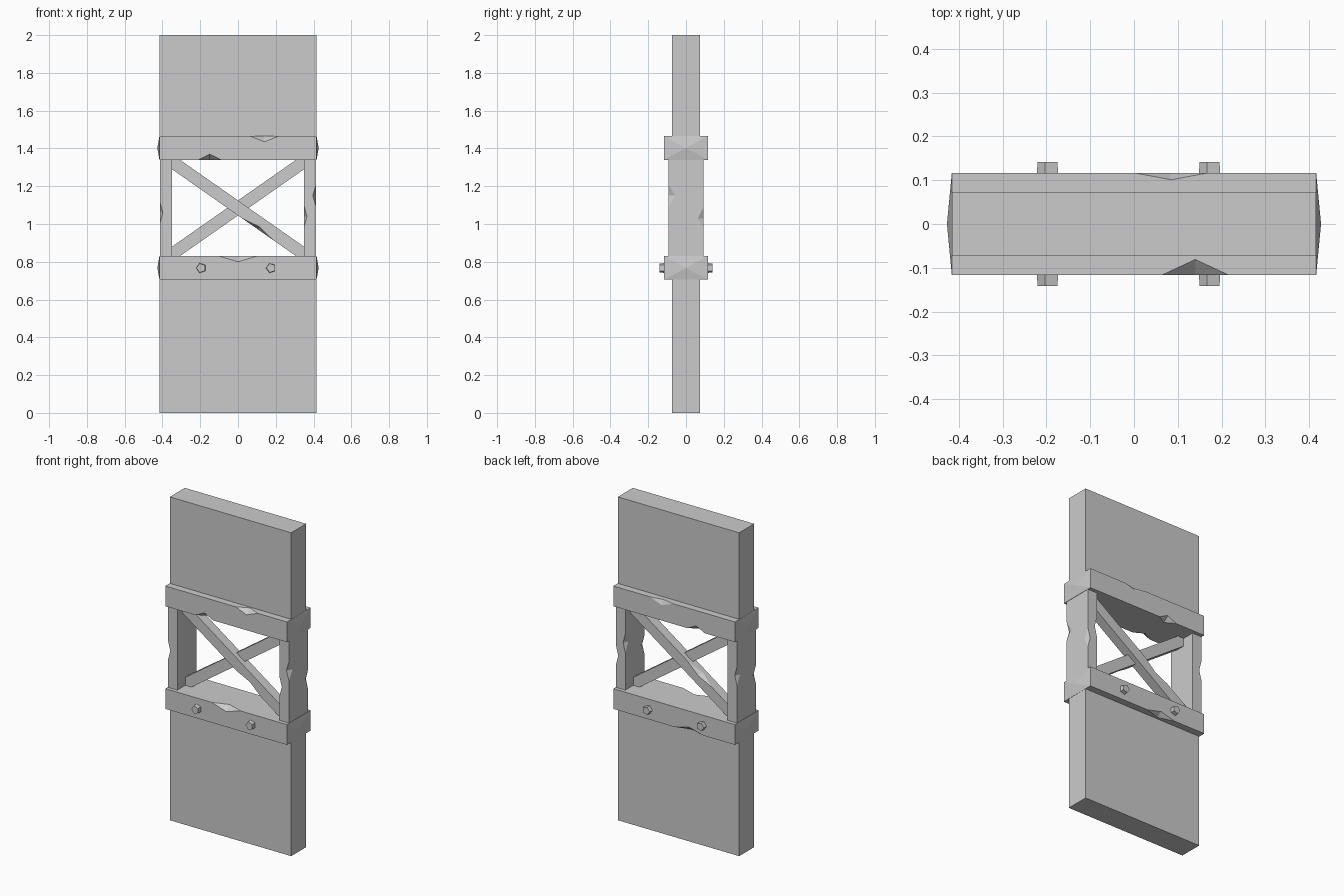
import bpy
import bmesh
from math import radians, pi
from mathutils import Matrix, Vector

if "Cube" in bpy.data.objects:
    bpy.data.objects.remove(bpy.data.objects["Cube"])

grey = bpy.data.materials.new("stone_grey")
grey.use_nodes = True
tone = (0.6, 0.6, 0.6, 1)
grey.diffuse_color = tone
grey.node_tree.nodes["Principled BSDF"].inputs["Base Color"].default_value = tone


def finish(name, bm, matrix=Matrix()):
    bmesh.ops.transform(bm, matrix=matrix, verts=bm.verts)
    bmesh.ops.recalc_face_normals(bm, faces=bm.faces)
    mesh = bpy.data.meshes.new(name)
    bm.to_mesh(mesh)
    bm.free()
    mesh.materials.append(grey)
    obj = bpy.data.objects.new(name, mesh)
    bpy.context.collection.objects.link(obj)
    return obj


def box(name, low, high, tip=0, matrix=Matrix()):
    """Box between two corners; tip raises the x ends into shallow points."""
    low, high = Vector(low), Vector(high)
    bm = bmesh.new()
    bmesh.ops.create_cube(bm, size=1)
    fit = Matrix.Translation((low + high) / 2) @ Matrix.Diagonal((*(high - low), 1))
    bmesh.ops.transform(bm, matrix=fit, verts=bm.verts)
    bm.normal_update()
    if tip:
        ends = [f for f in bm.faces if abs(f.normal.x) > 0.9]
        for v in bmesh.ops.poke(bm, faces=ends)["verts"]:
            v.co.x += tip if v.co.x > 0 else -tip
    return finish(name, bm, matrix)


def chip(target, centre, reach, matrix=Matrix()):
    """Knock a faceted notch out of an edge with an eight-sided cutter."""
    bm = bmesh.new()
    bmesh.ops.create_icosphere(bm, subdivisions=1, radius=1)
    bm.clear()
    ring = [bm.verts.new(p) for p in ((1, 0, 0), (0, 1, 0), (-1, 0, 0), (0, -1, 0))]
    for z in (1, -1):
        apex = bm.verts.new((0, 0, z))
        for i in range(4):
            bm.faces.new((ring[i], ring[(i + 1) % 4], apex))
    place = matrix @ Matrix.Translation(centre) @ Matrix.Diagonal((*reach, 1))
    cutter = finish("chip_cutter", bm, place)
    cutter.hide_render = True
    mod = target.modifiers.new("chip", "BOOLEAN")
    mod.operation = "DIFFERENCE"
    mod.solver = "EXACT"
    mod.object = cutter
    bpy.context.view_layer.objects.active = target
    bpy.ops.object.modifier_apply(modifier=mod.name)
    bpy.data.objects.remove(cutter)


# Solid slabs above and below the opening
box("lower_panel", (-0.415, -0.073, 0), (0.415, 0.073, 0.76))
box("upper_panel", (-0.415, -0.073, 1.4), (0.415, 0.073, 2))

# Cross beams with pointed ends
W, D = 0.416, 0.116
lower_beam = box("lower_beam", (-W, -D, 0.705), (W, D, 0.83), 0.011)
upper_beam = box("upper_beam", (-W, -D, 1.34), (W, D, 1.465), 0.011)
chip(upper_beam, (0.14, -D, 1.465), (0.075, 0.035, 0.03))
chip(upper_beam, (0.085, D, 1.465), (0.08, 0.015, 0.03))
chip(upper_beam, (-0.15, -D, 1.34), (0.06, 0.035, 0.03))
chip(upper_beam, (-0.15, D, 1.34), (0.06, 0.035, 0.03))
chip(lower_beam, (0, -D, 0.83), (0.1, 0.035, 0.03))
chip(lower_beam, (-0.1, D, 0.705), (0.1, 0.03, 0.025))

# Side posts
P = 0.093
left_post = box("left_post", (0.35, -P, 0.82), (0.414, P, 1.35))
right_post = box("right_post", (-0.414, -P, 0.82), (-0.35, P, 1.35))
chip(left_post, (0.414, -P, 1.15), (0.018, 0.035, 0.06))
chip(left_post, (0.35, -P, 1.04), (0.015, 0.03, 0.055))
chip(left_post, (0.35, P, 1.12), (0.015, 0.03, 0.06))
chip(left_post, (0.414, P, 1.03), (0.015, 0.03, 0.06))
chip(right_post, (-0.414, -P, 1.06), (0.016, 0.03, 0.06))
chip(right_post, (-0.414, P, 1.12), (0.015, 0.03, 0.06))

# Crossed braces, one ahead of the other
H = 0.0325
for name, turn, near, far, edge in (("front_brace", 35, -0.045, 0.015, -H),
                                    ("back_brace", -35, -0.015, 0.045, H)):
    lean = Matrix.Translation((0, 0, 1.085)) @ Matrix.Rotation(radians(turn), 4, "Y")
    brace = box(name, (-0.45, near, -H), (0.45, far, H), 0, lean)
    front = name == "front_brace"
    chip(brace, (0.15 if front else -0.13, near if front else far, edge),
         (0.1, 0.03, 0.016), lean)

# Five-sided bolts on both faces of the lower beam
for side, label in ((-1, "front"), (1, "back")):
    for x in (-0.195, 0.175):
        bm = bmesh.new()
        bmesh.ops.create_cone(bm, cap_ends=True, segments=5, radius1=0.028,
                              radius2=0.025, depth=0.04)
        place = (Matrix.Translation((x, side * 0.121, 0.767))
                 @ Matrix.Rotation(-side * pi / 2, 4, "X")
                 @ Matrix.Rotation(pi / 2, 4, "Z"))
        finish(label + "_bolt", bm, place)
